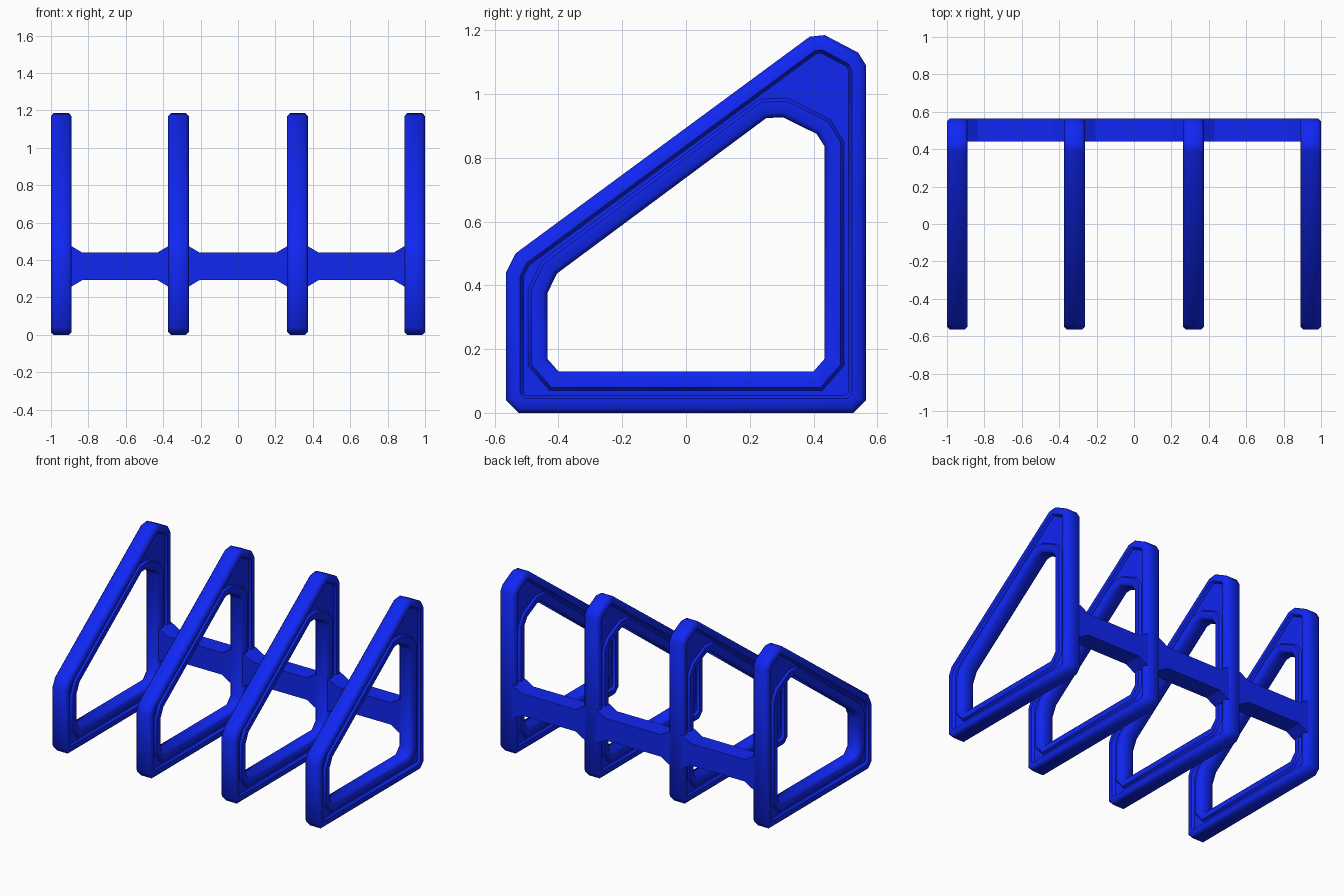
import bpy, bmesh, math
from mathutils import Vector

if "Cube" in bpy.data.objects:
    bpy.data.objects.remove(bpy.data.objects["Cube"])

blue = bpy.data.materials.new("blue")
blue.diffuse_color = (0.005, 0.02, 0.9, 1)
blue.use_nodes = True
blue.node_tree.nodes["Principled BSDF"].inputs["Base Color"].default_value = blue.diffuse_color

# Matching outer and hole outlines in (y, z), counter-clockwise
OUTER = [(-.565, .04), (-.525, 0), (.525, 0), (.565, .04), (.565, 1.09),
         (.54, 1.13), (.435, 1.185), (.388, 1.18), (-.535, .5), (-.565, .44)]
HOLE = [(-.435, .17), (-.4, .13), (.4, .13), (.435, .17), (.435, .835),
        (.41, .875), (.305, .927), (.252, .925), (-.405, .437), (-.435, .375)]
FRAME_X = [-.945, -.318, .318, .945]


def inset(points, d):
    """Mitred offset of a counter-clockwise outline; positive moves inward."""
    pts = [Vector(p) for p in points]
    result = []
    for i, p in enumerate(pts):
        a = (p - pts[i - 1]).normalized()
        b = (pts[(i + 1) % len(pts)] - p).normalized()
        na, nb = Vector((-a.y, a.x)), Vector((-b.y, b.x))
        result.append(p + (na + nb) * d / (1 + na.dot(nb)))
    return result


def finish(name, bm):
    bmesh.ops.recalc_face_normals(bm, faces=bm.faces)
    mesh = bpy.data.meshes.new(name)
    bm.to_mesh(mesh)
    bm.free()
    mesh.materials.append(blue)
    obj = bpy.data.objects.new(name, mesh)
    bpy.context.collection.objects.link(obj)
    return obj


def smooth(obj, angle):
    bpy.ops.object.select_all(action='DESELECT')
    obj.select_set(True)
    bpy.context.view_layer.objects.active = obj
    bpy.ops.object.shade_smooth_by_angle(angle=math.radians(angle))


# Side frames: raised outer rim, recessed web, raised rim around the opening
half = [(OUTER, 0, .04), (OUTER, .015, .055), (OUTER, .045, .055),
        (OUTER, .055, .038), (HOLE, -.06, .038), (HOLE, -.05, .053),
        (HOLE, -.015, .053), (HOLE, 0, .038)]
section = half + [(o, d, -w) for o, d, w in reversed(half)]
for number, x in enumerate(FRAME_X, 1):
    bm = bmesh.new()
    rings = [[bm.verts.new((x + w, p.x, p.y)) for p in inset(o, d)]
             for o, d, w in section]
    n = len(OUTER)
    for i, ring in enumerate(rings):
        prev = rings[i - 1]
        for j in range(n):
            k = (j + 1) % n
            bm.faces.new((prev[j], prev[k], ring[k], ring[j]))
    smooth(finish(f"side_frame_{number}", bm), 47)

# Rear rail flaring into a gusset at each frame
top = []
for x in FRAME_X:
    top += [(x + s * w, h) for s, w, h in
            ((-1, .112, 0), (-1, .05, .037), (1, .05, .037), (1, .112, 0))]
top = [(-.94, .037)] + top[2:-2] + [(.94, .037)]
outline = [(x, .44 + h) for x, h in top] + [(x, .292 - h) for x, h in reversed(top)]
bm = bmesh.new()
face = bm.faces.new([bm.verts.new((x, .44, z)) for x, z in outline])
extruded = bmesh.ops.extrude_face_region(bm, geom=[face])
bmesh.ops.translate(bm, vec=(0, .1245, 0),
                    verts=[v for v in extruded["geom"] if isinstance(v, bmesh.types.BMVert)])
finish("rear_rail", bm)
